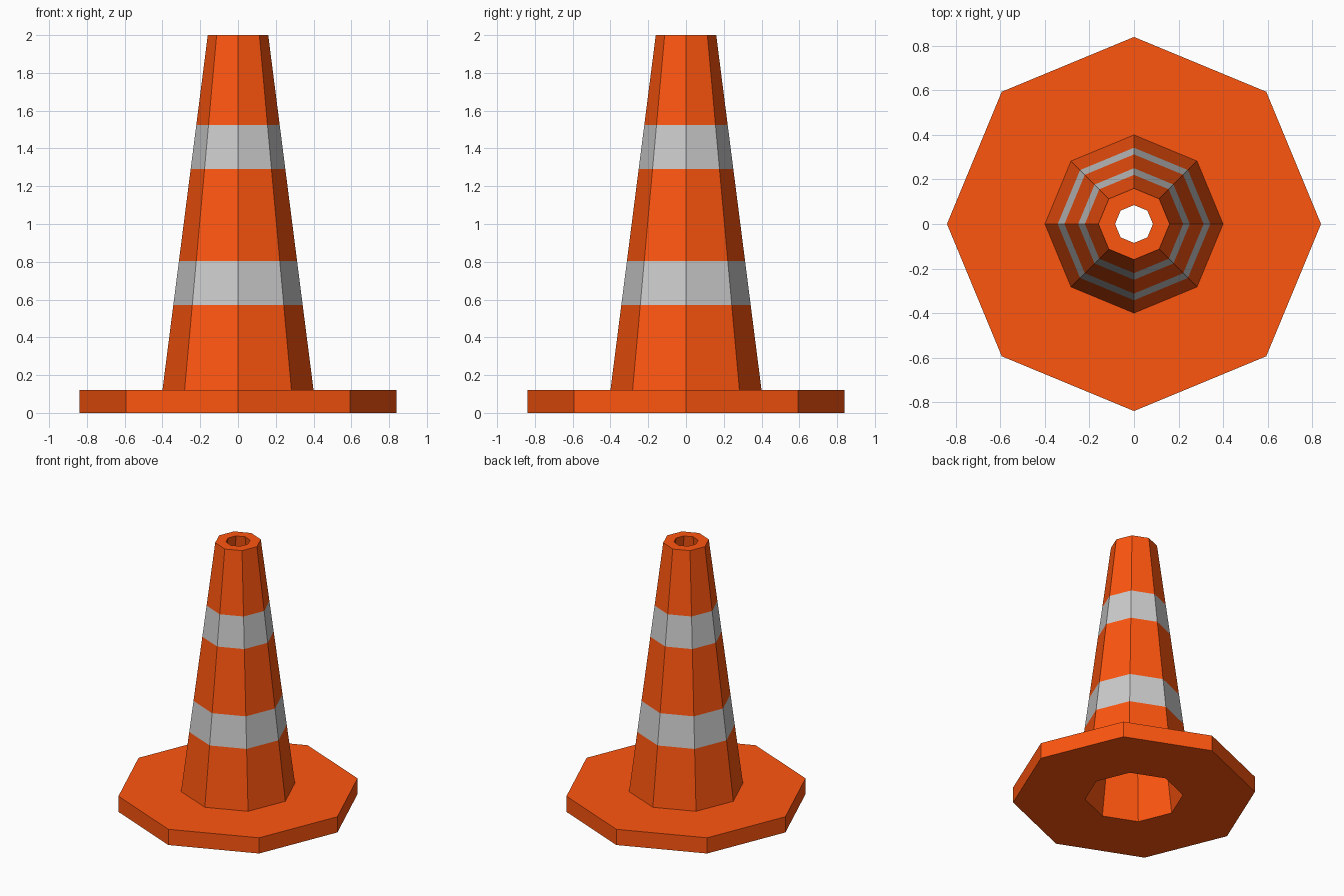
import bpy
import bmesh
from math import cos, sin, pi

if "Cube" in bpy.data.objects:
    bpy.data.objects.remove(bpy.data.objects["Cube"])

SIDES = 8


def material(name, rgb):
    m = bpy.data.materials.new(name)
    m.diffuse_color = (*rgb, 1)
    m.use_nodes = True
    m.node_tree.nodes["Principled BSDF"].inputs["Base Color"].default_value = m.diffuse_color
    return m


orange = material("orange", (1.0, 0.092, 0.005))
grey = material("reflective_grey", (0.8, 0.8, 0.8))


def cone_radius(z):
    return 0.40 - 0.24 * (z - 0.12) / 1.88


# Closed cross-section (radius, z): base, tapering outside, rim, hollow inside
bands = [(0.57, 0.805), (1.29, 1.525)]
outside = [0.12] + [z for band in bands for z in band] + [2.0]
profile = [(0.34, 0), (0.84, 0), (0.84, 0.12)]
profile += [(cone_radius(z), z) for z in outside]
profile += [(0.085, 2.0)]

# Spin the section around z with flat octagonal sides
bm = bmesh.new()
rings = [[bm.verts.new((r * cos(2 * pi * i / SIDES), r * sin(2 * pi * i / SIDES), z))
          for i in range(SIDES)] for r, z in profile]
for k, ring in enumerate(rings):
    above = rings[(k + 1) % len(rings)]
    for i in range(SIDES):
        j = (i + 1) % SIDES
        face = bm.faces.new((ring[i], ring[j], above[j], above[i]))
        # Reflective bands are painted on the outer wall
        face.material_index = int((profile[k][1], profile[(k + 1) % len(rings)][1]) in bands)
bmesh.ops.recalc_face_normals(bm, faces=bm.faces)

mesh = bpy.data.meshes.new("traffic_cone")
bm.to_mesh(mesh)
bm.free()
mesh.materials.append(orange)
mesh.materials.append(grey)
cone = bpy.data.objects.new("traffic_cone", mesh)
bpy.context.collection.objects.link(cone)
